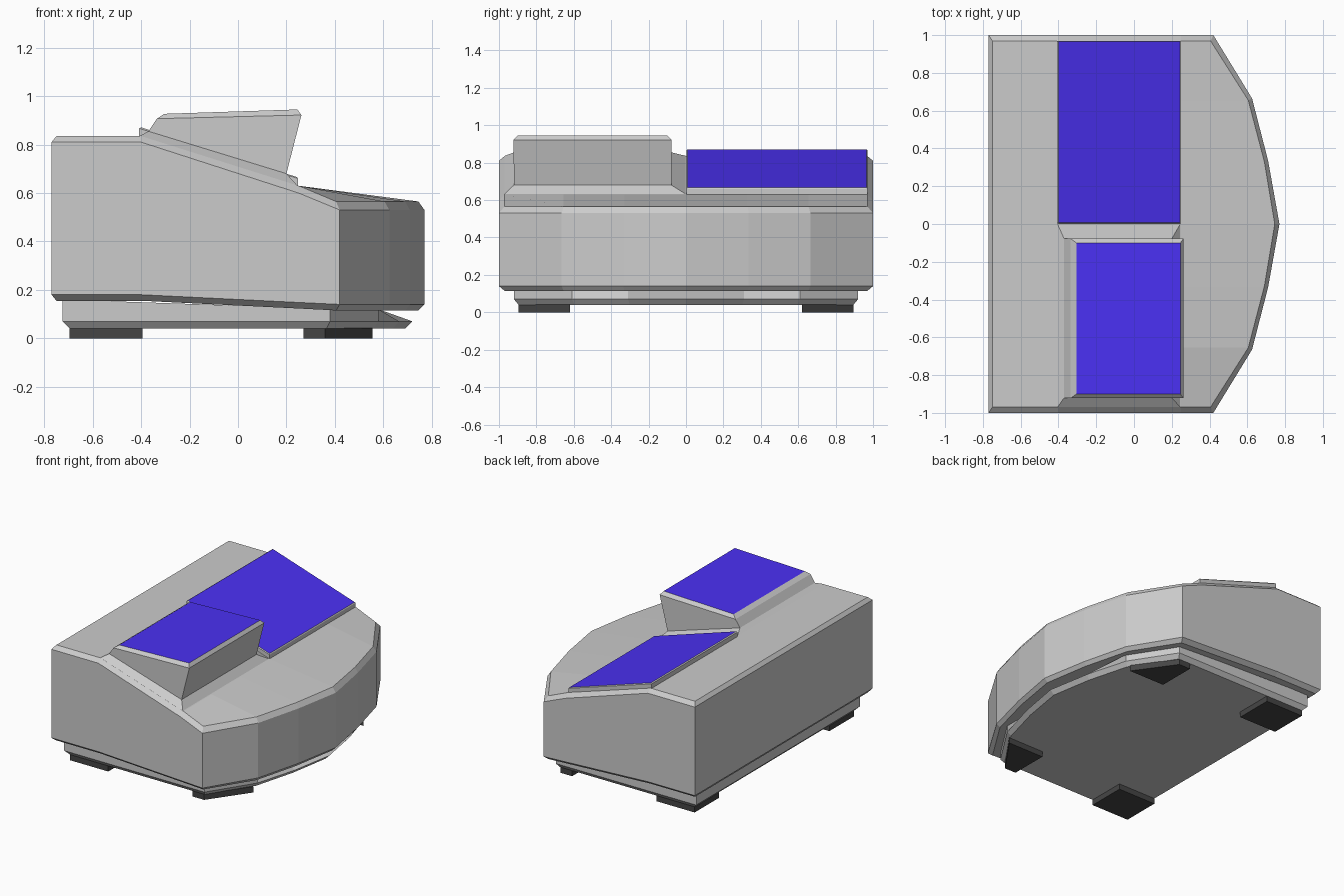
import bpy, bmesh

if "Cube" in bpy.data.objects:
    bpy.data.objects.remove(bpy.data.objects["Cube"])


def make_object(name, verts, faces, mat=None):
    mesh = bpy.data.meshes.new(name)
    mesh.from_pydata(verts, [], faces)
    if mat:
        mesh.materials.append(mat)
    ob = bpy.data.objects.new(name, mesh)
    bpy.context.collection.objects.link(ob)
    return ob


def material(name, rgb):
    m = bpy.data.materials.new(name)
    m.diffuse_color = (*rgb, 1)
    m.use_nodes = True
    m.node_tree.nodes["Principled BSDF"].inputs["Base Color"].default_value = m.diffuse_color
    return m


def mirrored(half):
    """Half outline (rear to front centre, y >= 0) -> full counter-clockwise ring."""
    front_side = [(x, -y, z) for x, y, z in half]
    far_side = [p for p in reversed(half) if p[1] > 0]
    return front_side + far_side


def quad_ring(x0, z0, x1, z1, y0, y1):
    """Sloping rectangle, z0 at the rear edge and z1 at the front edge."""
    return [(x0, y0, z0), (x1, y0, z1), (x1, y1, z1), (x0, y1, z0)]


def loft(rings):
    n = len(rings[0])
    verts = [p for r in rings for p in r]
    faces = []
    for r in range(len(rings) - 1):
        a, b = r * n, (r + 1) * n
        for i in range(n):
            j = (i + 1) % n
            faces.append((a + i, a + j, b + j, b + i))
    return verts, faces


blue = material("pad_blue", (0.07, 0.03, 0.9))
black = material("rubber_black", (0.06, 0.06, 0.06))

# Housing: bow-fronted shell with chamfered rims and a sloping top
outer = [(-.77, 1), (-.4, 1), (.25, 1), (.42, 1), (.625, .665), (.71, .335), (.77, 0)]
inner = [(-.75, .97), (-.4, .97), (.25, .97), (.405, .97), (.605, .655), (.69, .33), (.745, 0)]
low = [.18, .18, .148, .14, .14, .14, .14]
high = [.81, .81, .6, .53, .53, .53, .53]
top = [.835, .835, .63, .565, .565, .565, .565]


def level(plan, zs, dz=0):
    return mirrored([(x, y, z + dz) for (x, y), z in zip(plan, zs)])


rings = [level(inner, low, -.025), level(outer, low), level(outer, high), level(inner, top)]
verts, faces = loft(rings)
n = len(rings[0])
last = n - 1
# underside strips
for k in range(5):
    faces.append((last - k, last - k - 1, k + 1, k))
faces.append((7, 6, 5))
# top: rear flat, slope, and strips running down to the bowed front rim
t = 3 * n
row = [t + 2]
for k in range(4, 9):
    row.append(len(verts))
    verts.append((.25, rings[3][k][1], .63))
row.append(t + 10)
faces.append((t, t + 1, t + 11, t + 12))
faces.append((t + 1, *row, t + 11))
for i in range(6):
    faces.append((row[i], t + 3 + i, t + 4 + i, row[i + 1]))
make_object("housing", verts, faces)

# Base plinth: recessed below the housing, front ledge sloping up and back
bottom = mirrored([(-.695, .895, .04), (.365, .895, .04), (.56, .595, .04), (.64, .3, .04), (.69, 0, .04)])
ledge = mirrored([(-.725, .92, .07), (.38, .92, .07), (.58, .61, .07), (.665, .31, .07), (.72, 0, .07)])
upper = mirrored([(-.725, .92, .16), (.38, .92, .122), (.58, .61, .12), (.58, .31, .12), (.58, 0, .12)])
verts, faces = loft([bottom, ledge, upper])
faces.append(tuple(reversed(range(len(bottom)))))
make_object("base_plinth", verts, faces)

# Feet: square at the rear, corner cut to the outline at the front
plans = {
    "rear_foot": [(-.695, -.895), (-.395, -.895), (-.395, -.62), (-.695, -.62)],
    "front_foot": [(.27, -.895), (.36, -.895), (.555, -.62), (.27, -.62)],
}
for name, plan in plans.items():
    for side in (1, -1):
        pts = [(x, y * side) for x, y in plan][::side]
        verts, faces = loft([[(x, y, z) for x, y in pts] for z in (0, .042)])
        faces += [(3, 2, 1, 0), (4, 5, 6, 7)]
        make_object(name + ("_right" if side == 1 else "_left"), verts, faces, black)

# Sloping panel: low raised frame with a blue pad
pad = quad_ring(-.4, .871, .243, .666, .008, .965)
frame = [quad_ring(-.408, .835, .247, .628, .002, .97),
         quad_ring(-.408, .867, .247, .66, .002, .97), pad]
make_object("slope_panel_frame", *loft(frame))
make_object("slope_pad", pad, [(0, 1, 2, 3)], blue)

# Raised block: flared skirt, leaning front wall, chamfered blue top
pad = quad_ring(-.305, .927, .245, .945, -.9, -.1)
block = [quad_ring(-.405, .836, .245, .631, -.97, 0),
         quad_ring(-.37, .855, .2, .68, -.92, -.078),
         quad_ring(-.335, .907, .262, .922, -.922, -.078), pad]
make_object("raised_block", *loft(block))
make_object("raised_pad", pad, [(0, 1, 2, 3)], blue)
